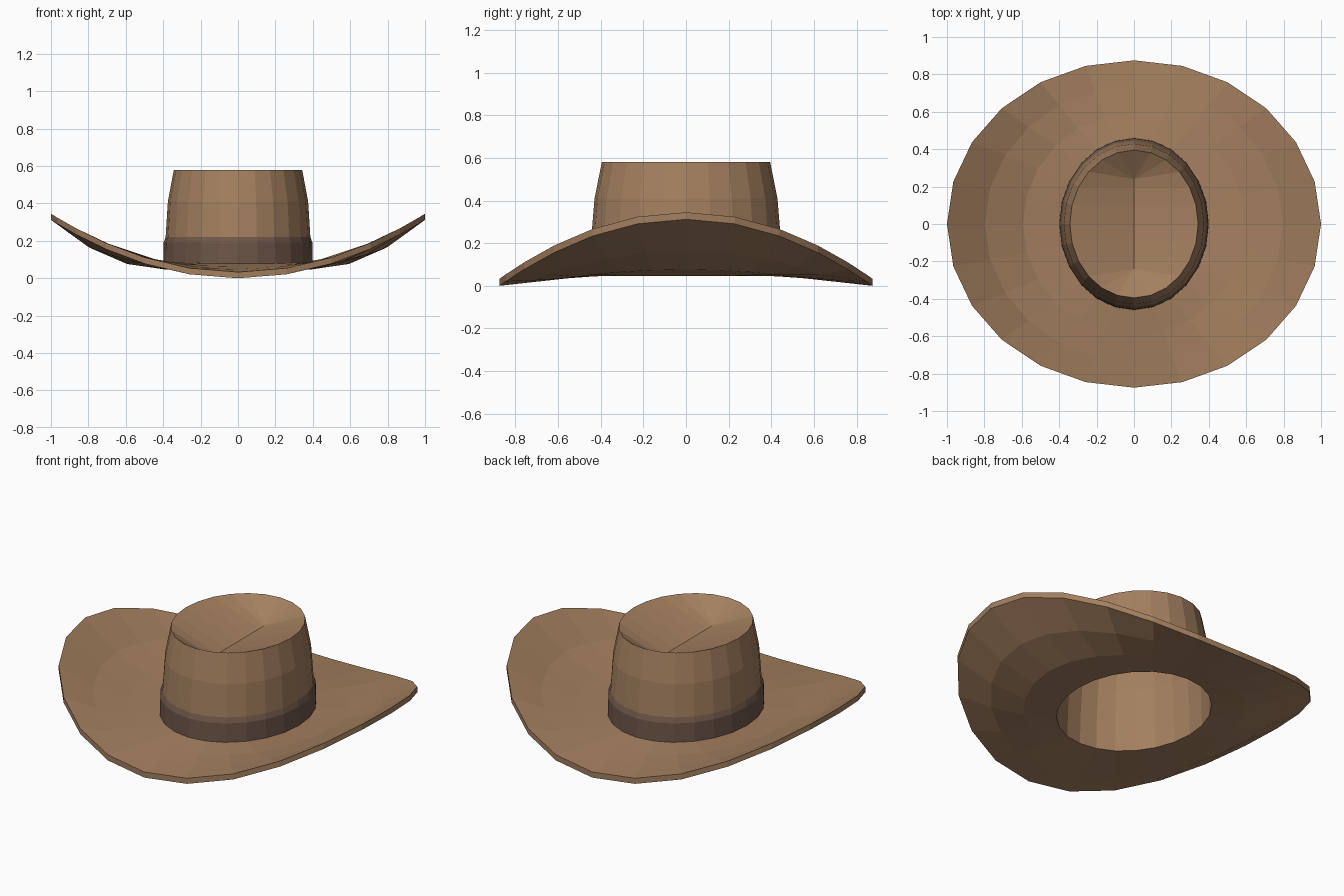
import bpy, bmesh
from math import sin, cos, pi

if "Cube" in bpy.data.objects:
    bpy.data.objects.remove(bpy.data.objects["Cube"], do_unlink=True)

SIDES = 24


def material(name, rgb):
    m = bpy.data.materials.new(name)
    m.use_nodes = True
    m.diffuse_color = (*rgb, 1)
    m.node_tree.nodes["Principled BSDF"].inputs["Base Color"].default_value = (*rgb, 1)
    return m


felt = material("tan felt", (0.37, 0.215, 0.115))
band_brown = material("band brown", (0.16, 0.095, 0.066))


def ring(bm, place):
    """One loop of vertices; place(c, s) gives each position."""
    return [bm.verts.new(place(cos(2 * pi * i / SIDES), sin(2 * pi * i / SIDES)))
            for i in range(SIDES)]


def oval(rx, ry, z):
    return lambda c, s: (rx * c, ry * s, z)


def bridge(bm, lower, upper):
    """Outward-facing quads between two loops."""
    for i in range(SIDES):
        j = (i + 1) % SIDES
        bm.faces.new((lower[i], lower[j], upper[j], upper[i]))


def finish(bm, name, mat):
    bmesh.ops.remove_doubles(bm, verts=bm.verts, dist=0.0005)
    mesh = bpy.data.meshes.new(name)
    bm.to_mesh(mesh)
    bm.free()
    mesh.materials.append(mat)
    obj = bpy.data.objects.new(name, mesh)
    bpy.context.collection.objects.link(obj)
    return obj


# Brim: oval rings that curl up at the sides and dip at front and back
def brim_place(t, drop):
    rx, ry = 0.39 + 0.61 * t, 0.45 + 0.425 * t
    return lambda c, s: (rx * c, ry * s,
                         0.08 + 0.265 * c * c * t * t - 0.047 * s * s * t - drop)


bm = bmesh.new()
steps = [0, 1 / 3, 2 / 3, 1]
top = [ring(bm, brim_place(t, 0)) for t in steps]
under = [ring(bm, brim_place(t, 0.033)) for t in steps]
loops = under + top[::-1] + under[:1]
for a, b in zip(loops, loops[1:]):
    bridge(bm, a, b)
finish(bm, "brim", felt)

# Crown: tapering oval wall, open below, with a creased top
bm = bmesh.new()
wall = [(0.39, 0.45, 0.06), (0.387, 0.445, 0.22), (0.375, 0.429, 0.41), (0.343, 0.395, 0.58)]
loops = [ring(bm, oval(*w)) for w in wall]
# Last loop collapses to the sunken front-to-back crease
loops.append(ring(bm, lambda c, s: (0, max(-0.24, min(0.24, 0.395 * s)), 0.47)))
for a, b in zip(loops, loops[1:]):
    bridge(bm, a, b)
finish(bm, "crown", felt)

# Band wrapped around the foot of the crown
bm = bmesh.new()
profile = [(0.4, 0.46, 0.065), (0.398, 0.458, 0.19), (0.387, 0.445, 0.22)]
loops = [ring(bm, oval(*p)) for p in profile]
for a, b in zip(loops, loops[1:]):
    bridge(bm, a, b)
finish(bm, "hat_band", band_brown)
